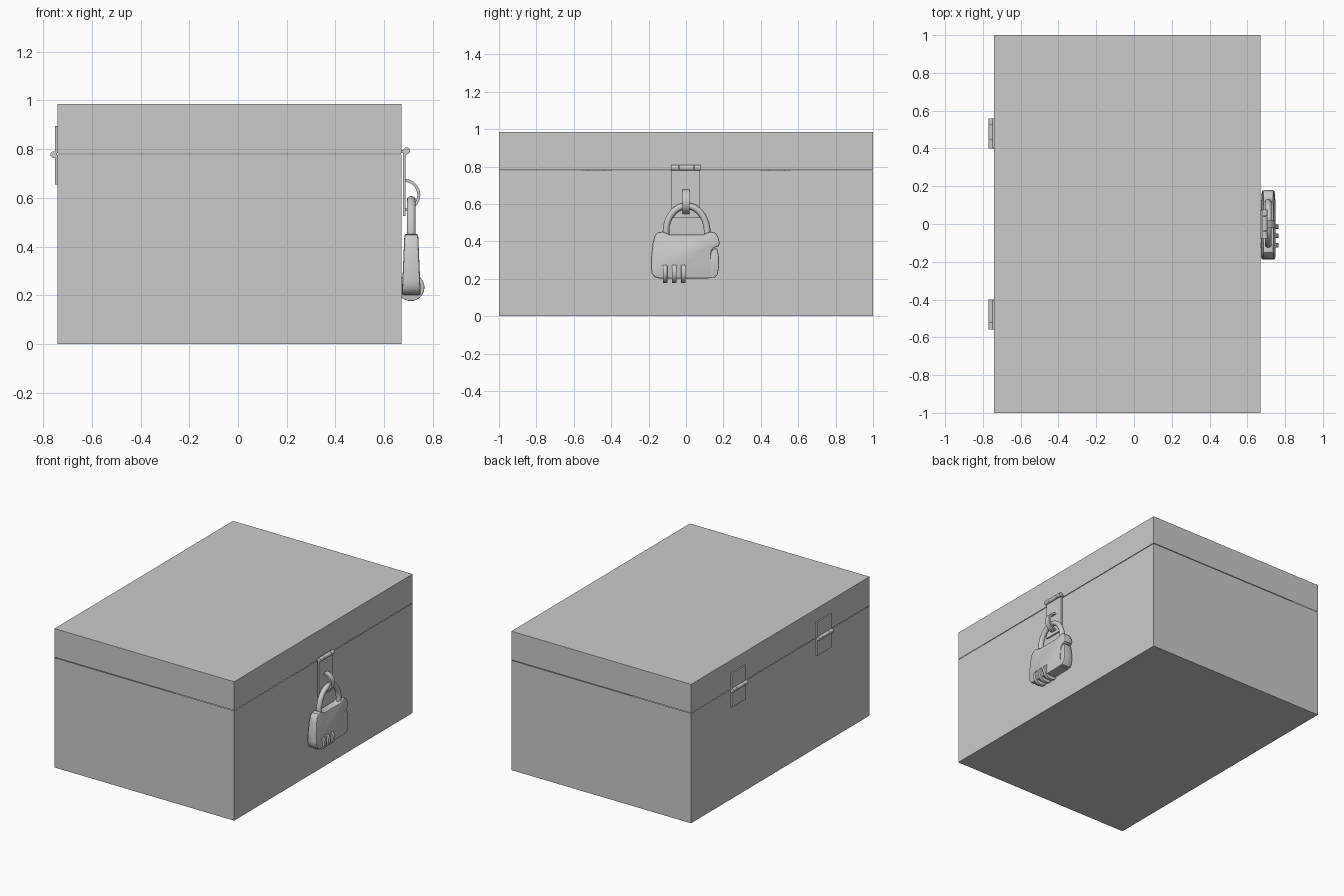
import bpy, bmesh, math
from mathutils import Vector, Matrix

if "Cube" in bpy.data.objects:
    bpy.data.objects.remove(bpy.data.objects["Cube"])

LOCK_X = 0.711      # centre plane of the padlock


def finish(bm, name, smooth=False):
    bmesh.ops.recalc_face_normals(bm, faces=bm.faces)
    me = bpy.data.meshes.new(name)
    bm.to_mesh(me)
    bm.free()
    ob = bpy.data.objects.new(name, me)
    bpy.context.collection.objects.link(ob)
    if smooth:
        bpy.ops.object.select_all(action='DESELECT')
        bpy.context.view_layer.objects.active = ob
        ob.select_set(True)
        bpy.ops.object.shade_smooth_by_angle(angle=math.radians(35))
    return ob


def add_box(bm, lo, hi):
    lo, hi = Vector(lo), Vector(hi)
    m = Matrix.Translation((lo + hi) / 2) @ Matrix.Diagonal((*(hi - lo), 1))
    return bmesh.ops.create_cube(bm, size=1, matrix=m)['verts']


def box(name, lo, hi):
    bm = bmesh.new()
    add_box(bm, lo, hi)
    return finish(bm, name)


def tray(name, z_closed, z_open, wall=0.02):
    """Box open on one side, with thin walls."""
    bm = bmesh.new()
    add_box(bm, (-0.74, -1, min(z_closed, z_open)), (0.67, 1, max(z_closed, z_open)))
    face = max(bm.faces, key=lambda f: -abs(f.calc_center_median().z - z_open))
    bmesh.ops.inset_individual(bm, faces=[face], thickness=wall)
    depth = z_closed - z_open
    depth -= math.copysign(wall, depth)
    bmesh.ops.translate(bm, verts=face.verts, vec=(0, 0, depth))
    return finish(bm, name)


def rod(name, x, z, r, y0, y1, segs=20, bevel=0):
    """Cylinder lying along y."""
    bm = bmesh.new()
    m = Matrix.Translation((x, (y0 + y1) / 2, z)) @ Matrix.Rotation(math.pi / 2, 4, 'X')
    bmesh.ops.create_cone(bm, cap_ends=True, segments=segs, radius1=r, radius2=r,
                          depth=y1 - y0, matrix=m)
    if bevel:
        rim = [e for e in bm.edges if abs(e.verts[0].co.y - e.verts[1].co.y) < 1e-5]
        bmesh.ops.bevel(bm, geom=rim, offset=bevel, segments=2, affect='EDGES', profile=0.5)
    return finish(bm, name, True)


def knuckles(name, x, z, r, y0, y1):
    """Three barrels sharing one hinge line."""
    cuts = [y0, y0 + (y1 - y0) * 0.27, y0 + (y1 - y0) * 0.77, y1]
    for i in range(3):
        rod(f"{name}_{i + 1}", x, z, r, cuts[i] + 0.001, cuts[i + 1] - 0.001)


def lock_plate(name, outline, bottom_half, top_half, bevel):
    """Outline in (y, z), thick along x, tapering towards the top."""
    bm = bmesh.new()
    face = bm.faces.new([bm.verts.new((-1, y, z)) for y, z in outline])
    ext = bmesh.ops.extrude_face_region(bm, geom=[face])
    for v in ext['geom']:
        if isinstance(v, bmesh.types.BMVert):
            v.co.x = 1
    for v in bm.verts:
        t = (v.co.z - 0.2) / 0.255
        v.co.x = LOCK_X + v.co.x * (bottom_half + (top_half - bottom_half) * t)
    bmesh.ops.recalc_face_normals(bm, faces=bm.faces)
    rim = [e for e in bm.edges if any(len(f.verts) > 4 for f in e.link_faces)]
    bmesh.ops.bevel(bm, geom=rim, offset=bevel, segments=2, affect='EDGES', profile=0.5)
    return finish(bm, name, True)


# chest halves
tray("chest_base", 0, 0.779)
tray("chest_lid", 0.985, 0.782)

# rear hinges
for side, y in (("left", -0.48), ("right", 0.48)):
    box(f"hinge_lower_leaf_{side}", (-0.75, y - 0.078, 0.655), (-0.74, y + 0.078, 0.776))
    box(f"hinge_upper_leaf_{side}", (-0.75, y - 0.078, 0.784), (-0.74, y + 0.078, 0.895))
    knuckles(f"hinge_knuckle_{side}", -0.756, 0.778, 0.0135, y - 0.08, y + 0.08)

# front hasp: lid tab, barrel and hanging plate
box("hasp_lid_tab", (0.668, -0.078, 0.785), (0.69, 0.075, 0.797))
knuckles("hasp_knuckle", 0.692, 0.793, 0.0145, -0.081, 0.078)
box("hasp_plate", (0.678, -0.077, 0.525), (0.688, 0.075, 0.79))

# staple: flat band bent into a half ring
bm = bmesh.new()
rings = []
for i in range(17):
    a = math.pi / 2 - math.pi * i / 16
    rings.append([bm.verts.new((0.682 + r * math.cos(a), y, 0.612 + r * math.sin(a)))
                  for r, y in ((0.054, -0.02), (0.066, -0.02), (0.066, 0.02), (0.054, 0.02))])
for a, b in zip(rings, rings[1:]):
    for k in range(4):
        bm.faces.new((a[k], a[(k + 1) % 4], b[(k + 1) % 4], b[k]))
bm.faces.new(rings[0])
bm.faces.new(rings[-1])
finish(bm, "staple", True)

# padlock body with a notch for the release slider
lock_plate("padlock_body", [
    (-0.165, 0.208), (-0.183, 0.228), (-0.188, 0.26), (-0.186, 0.32), (-0.178, 0.39),
    (-0.168, 0.43), (-0.152, 0.448), (-0.125, 0.452), (-0.105, 0.445), (-0.085, 0.436),
    (0.09, 0.436), (0.11, 0.445), (0.135, 0.452), (0.158, 0.445), (0.172, 0.425),
    (0.18, 0.395), (0.176, 0.375), (0.15, 0.366), (0.136, 0.35), (0.133, 0.32),
    (0.133, 0.203), (-0.14, 0.202)], 0.039, 0.028, 0.008)

# release slider
lock_plate("padlock_slider", [
    (0.128, 0.205), (0.155, 0.207), (0.17, 0.225), (0.177, 0.27), (0.175, 0.325),
    (0.166, 0.362), (0.15, 0.362), (0.135, 0.345), (0.128, 0.32)], 0.036, 0.026, 0.006)

# shackle: tube swept over an arch
bm = bmesh.new()
path = [Vector((0.003 - 0.11 * math.cos(math.pi * i / 28), 0.45 + 0.14 * math.sin(math.pi * i / 28)))
        for i in range(29)]
path = [Vector((-0.107, 0.41))] + path + [Vector((0.113, 0.41))]
rings = []
for i, p in enumerate(path):
    t = (path[min(i + 1, len(path) - 1)] - path[max(i - 1, 0)]).normalized()
    n = Vector((-t.y, t.x))
    ring = []
    for k in range(14):
        a = 2 * math.pi * k / 14
        q = p + n * 0.0175 * math.cos(a)
        ring.append(bm.verts.new((LOCK_X + 0.0185 * math.sin(a), q.x, q.y)))
    rings.append(ring)
for a, b in zip(rings, rings[1:]):
    for k in range(14):
        bm.faces.new((a[k], a[(k + 1) % 14], b[(k + 1) % 14], b[k]))
bm.faces.new(rings[0])
bm.faces.new(rings[-1])
finish(bm, "shackle", True)

# number dials
for i in range(3):
    y = -0.112 + 0.049 * i
    rod(f"dial_{i + 1}", 0.709, 0.233, 0.056, y - 0.012, y + 0.012, 32, 0.003)
